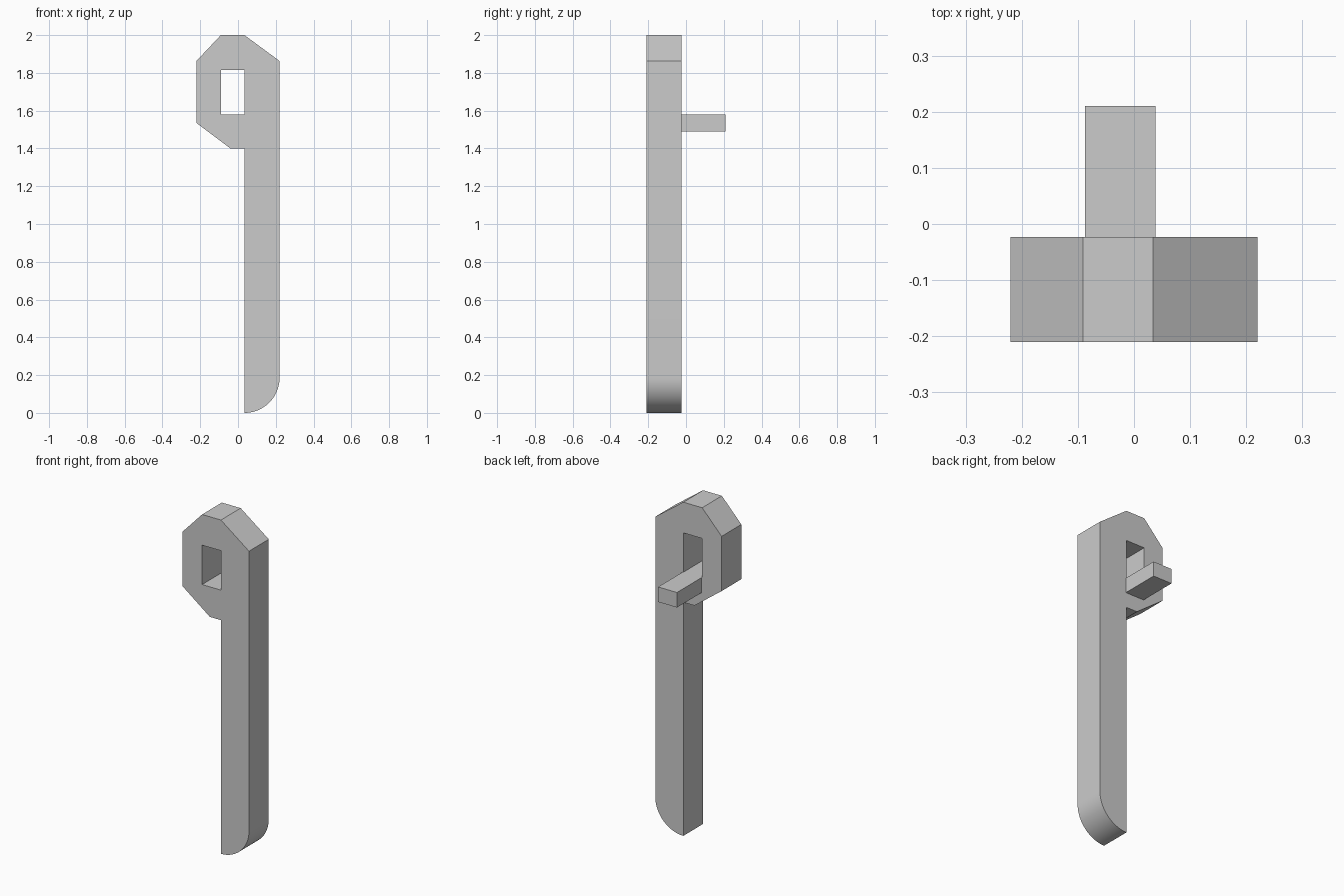
import bpy, bmesh
from math import sin, cos, pi, radians

if "Cube" in bpy.data.objects:
    bpy.data.objects.remove(bpy.data.objects["Cube"])

grey = bpy.data.materials.new("plain grey")
grey.use_nodes = True
GREY = (0.6, 0.6, 0.6, 1)
grey.diffuse_color = GREY
grey.node_tree.nodes["Principled BSDF"].inputs["Base Color"].default_value = GREY


def plate(name, loops, y0, y1):
    """Fill closed x-z outlines (later ones are holes) and extrude them along y."""
    bm = bmesh.new()
    edges = []
    for loop in loops:
        verts = [bm.verts.new((x, y0, z)) for x, z in loop]
        edges += [bm.edges.new((a, b)) for a, b in zip(verts, verts[1:] + verts[:1])]
    bmesh.ops.triangle_fill(bm, edges=edges, use_beauty=True)
    grown = bmesh.ops.extrude_face_region(bm, geom=bm.faces[:], use_keep_orig=True)
    moved = [g for g in grown["geom"] if isinstance(g, bmesh.types.BMVert)]
    bmesh.ops.translate(bm, verts=moved, vec=(0, y1 - y0, 0))
    bmesh.ops.recalc_face_normals(bm, faces=bm.faces[:])
    mesh = bpy.data.meshes.new(name)
    bm.to_mesh(mesh)
    bm.free()
    mesh.materials.append(grey)
    obj = bpy.data.objects.new(name, mesh)
    bpy.context.collection.objects.link(obj)
    bpy.ops.object.select_all(action="DESELECT")
    obj.select_set(True)
    bpy.context.view_layer.objects.active = obj
    bpy.ops.object.shade_smooth_by_angle(angle=radians(20))
    return obj


def rect(x0, x1, z0, z1):
    return [(x0, z0), (x1, z0), (x1, z1), (x0, z1)]


# Flat handle: faceted head with a slot, long shank with a rounded lower corner
inner, outer, steps = 0.034, 0.22, 24
r = outer - inner
arc = [(inner + r * cos(a), r - r * sin(a))
       for a in (pi / 2 * i / steps for i in range(steps + 1))]
head = [(inner, 1.4), (-0.04, 1.4), (-outer, 1.535), (-outer, 1.863),
        (-0.091, 2), (inner, 2), (outer, 1.863)]
slot = rect(-0.091, inner, 1.58, 1.816)
plate("handle", [arc + head, slot], -0.21, -0.023)

# Peg sticking out of the back, flush with the slot floor
plate("rear_peg", [rect(-0.087, 0.038, 1.49, 1.58)], -0.023, 0.21)
